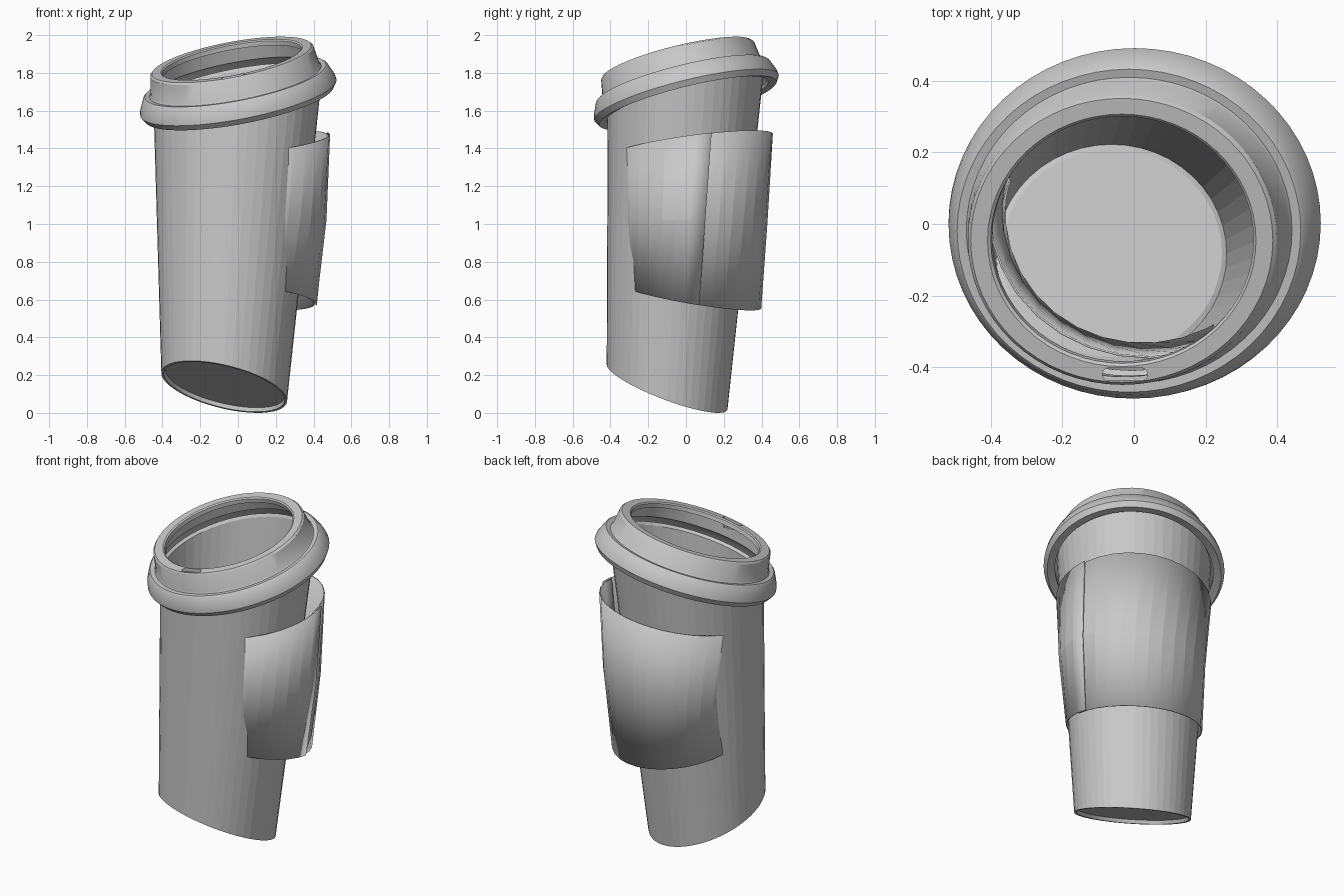
import bpy, bmesh
from math import sin, cos, pi
from mathutils import Vector

cube = bpy.data.objects.get("Cube")
if cube:
    bpy.data.objects.remove(cube, do_unlink=True)

grey = bpy.data.materials.new("paper grey")
grey.use_nodes = True
colour = (0.58, 0.58, 0.58, 1)
grey.diffuse_color = colour
grey.node_tree.nodes["Principled BSDF"].inputs["Base Color"].default_value = colour


def finish(name, bm, angle):
    """Turn a bmesh into a coloured object, smooth below the given angle."""
    bmesh.ops.recalc_face_normals(bm, faces=bm.faces)
    mesh = bpy.data.meshes.new(name)
    bm.to_mesh(mesh)
    bm.free()
    mesh.materials.append(grey)
    ob = bpy.data.objects.new(name, mesh)
    bpy.context.collection.objects.link(ob)
    bpy.ops.object.select_all(action='DESELECT')
    bpy.context.view_layer.objects.active = ob
    ob.select_set(True)
    if angle:
        bpy.ops.object.shade_smooth_by_angle(angle=angle)
    return ob


def point(plane, rx, ry, h, t):
    """Point on a tilted oval, h above the plane along its axis."""
    centre, a, b = plane
    x, y = rx * cos(t), ry * sin(t)
    return Vector(centre) + h * Vector((-a, -b, 1)) + Vector((x, y, a * x + b * y))


def loft(name, rings, sides, angle, closed):
    """Skin tilted oval rings; join the ends or cap them."""
    bm = bmesh.new()
    loops = [[bm.verts.new(point(*r, 2 * pi * i / sides)) for i in range(sides)]
             for r in rings]
    pairs = list(zip(loops, loops[1:]))
    if closed:
        pairs.append((loops[-1], loops[0]))
    else:
        bm.faces.new(loops[0])
        bm.faces.new(loops[-1])
    for p, q in pairs:
        for i in range(sides):
            j = (i + 1) % sides
            bm.faces.new((p[i], p[j], q[j], q[i]))
    return finish(name, bm, angle)


# The slack body: its two end planes tilt opposite ways
base = ((-0.073, -0.10, 0.138), -0.22, -0.365)
brim = ((0, 0, 1.68), 0.18, 0.24)

# Cup with recessed underside, rolled lip and inner floor
loft("cup", [
    (base, 0.316, 0.302, 0.02),
    (base, 0.320, 0.306, 0),
    (base, 0.333, 0.320, 0),
    (brim, 0.445, 0.412, 0.01),
    (brim, 0.462, 0.430, 0.015),
    (brim, 0.462, 0.430, 0.035),
    (brim, 0.445, 0.414, 0.045),
    (brim, 0.433, 0.402, 0.03),
    (base, 0.322, 0.306, 0.045),
    (base, 0.308, 0.290, 0.05),
], 48, 0.1, False)

# Lid shell: outside up to the drinking rim, then back down inside
lid_profile = [
    (0.455, -0.03), (0.500, -0.04), (0.520, -0.01), (0.515, 0.015),
    (0.490, 0.070), (0.480, 0.078), (0.455, 0.075), (0.448, 0.085),
    (0.432, 0.180), (0.422, 0.190), (0.375, 0.190), (0.367, 0.184),
    (0.367, 0.160), (0.375, 0.170), (0.412, 0.172), (0.430, 0.080),
    (0.470, 0.060), (0.502, 0.005), (0.495, -0.02), (0.455, -0.015),
]
lid = loft("lid", [(brim, r, r * 0.94, h) for r, h in lid_profile], 64, 0.6, True)

# Sip hole: a rounded slot cut through the drinking rim
bm = bmesh.new()
outline = []
for i in range(16):
    t = 2 * pi * (i + 0.5) / 16
    x = 0.018 * cos(t) + (0.045 if cos(t) > 0 else -0.045) - 0.025
    outline.append((x, 0.018 * sin(t) - 0.42))
low = [bm.verts.new((x, y, 1.725)) for x, y in outline]
high = [bm.verts.new((x, y, 1.85)) for x, y in outline]
bm.faces.new(low)
bm.faces.new(high)
for i in range(16):
    j = (i + 1) % 16
    bm.faces.new((low[i], low[j], high[j], high[i]))
cutter = finish("sip_hole_cutter", bm, 0)
cutter.hide_render = True
cut = lid.modifiers.new("sip hole", 'BOOLEAN')
cut.operation = 'DIFFERENCE'
cut.solver = 'EXACT'
cut.object = cutter
bpy.context.view_layer.objects.active = lid
bpy.ops.object.modifier_apply(modifier=cut.name)
bpy.data.objects.remove(cutter, do_unlink=True)

# Sleeve: a bowed sheet wrapped round the cup, overlapping at a slanted seam
sleeve_rows = [
    (((0.024, 0.034, 0.615), -0.10, -0.17), 0.384, 0.364),
    (((0.044, 0.040, 1.020), 0.0, -0.02), 0.414, 0.390),
    (((0.037, 0.045, 1.425), 0.107, 0.13), 0.440, 0.413),
]
bm = bmesh.new()
columns = 33
grid = []
for row, (plane, rx, ry) in enumerate(sleeve_rows):
    line = []
    for i in range(columns + 1):
        grow = 0.012 * i / columns - 0.004
        t = 0.06 * row - 0.1 + i * 2 * pi / 32
        line.append(bm.verts.new(point(plane, rx + grow, ry + grow, 0, t)))
    grid.append(line)
for p, q in zip(grid, grid[1:]):
    for i in range(columns):
        bm.faces.new((p[i], p[i + 1], q[i + 1], q[i]))
sleeve = finish("sleeve", bm, 0.1)
thick = sleeve.modifiers.new("paper thickness", 'SOLIDIFY')
thick.thickness = 0.006
thick.offset = 0
